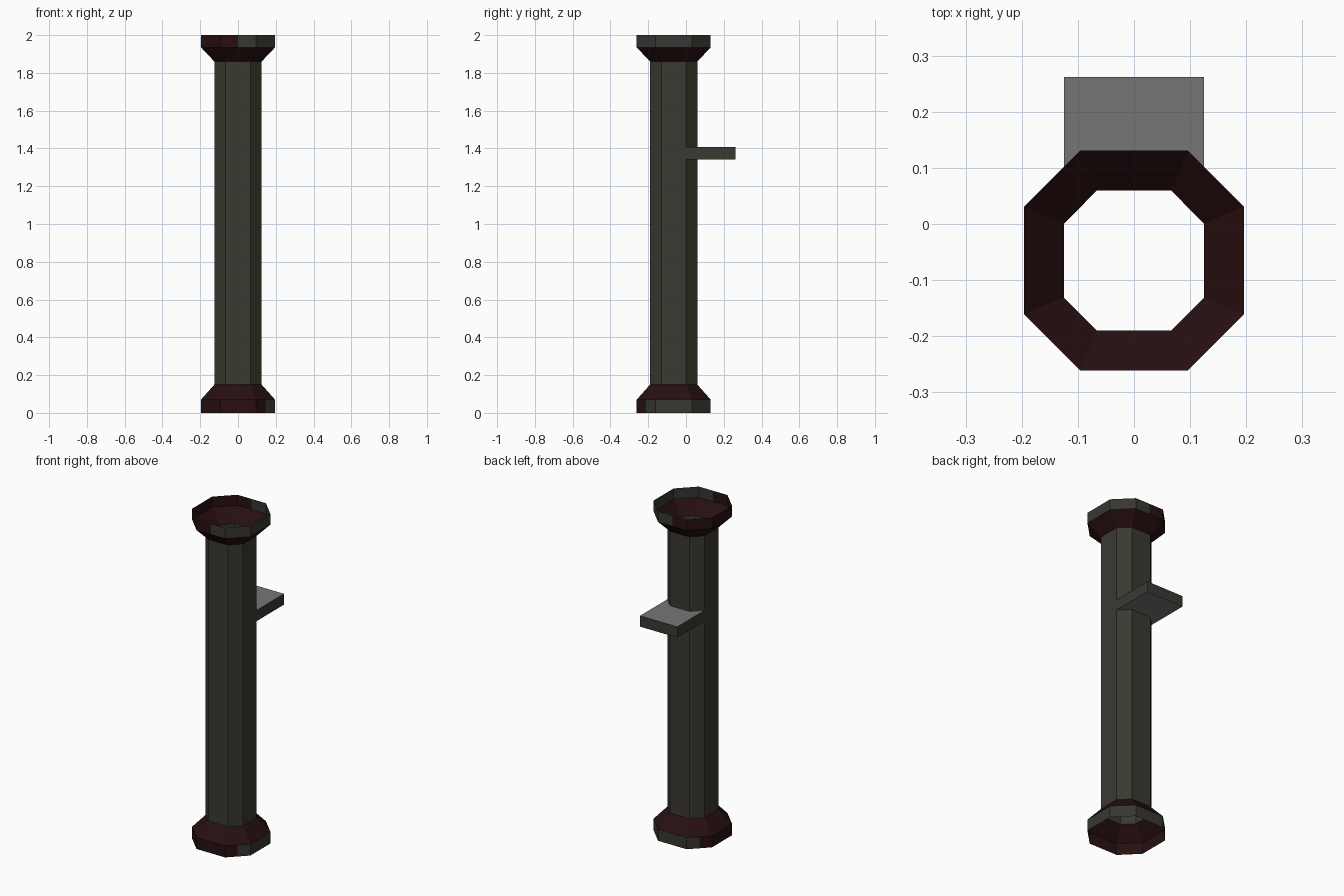
import bpy

if "Cube" in bpy.data.objects:
    bpy.data.objects.remove(bpy.data.objects["Cube"])

CY = -0.065  # column axis sits slightly in front of the origin


def material(name, rgb):
    m = bpy.data.materials.new(name)
    m.diffuse_color = (*rgb, 1)
    m.use_nodes = True
    m.node_tree.nodes["Principled BSDF"].inputs["Base Color"].default_value = m.diffuse_color
    return m


olive = material("dark olive grey", (0.042, 0.041, 0.031))
rim_grey = material("dark green grey", (0.037, 0.039, 0.031))
red = material("dark maroon", (0.021, 0.005, 0.0055))
grey = material("mid grey", (0.18, 0.18, 0.18))


def octagon(a, b):
    """Half width b, half flat a, with midpoints so colours can split mid-face."""
    c = [(a, -b), (b, -a), (b, a), (a, b), (-a, b), (-b, a), (-b, -a), (-a, -b)]
    pts = []
    for i, p in enumerate(c):
        q = c[(i + 1) % 8]
        pts += [p, ((p[0] + q[0]) / 2, (p[1] + q[1]) / 2)]
    return pts


def make(name, verts, faces, mats, rule):
    me = bpy.data.meshes.new(name)
    me.from_pydata(verts, [], faces)
    for m in mats:
        me.materials.append(m)
    for p in me.polygons:
        p.material_index = rule(p)
    ob = bpy.data.objects.new(name, me)
    bpy.context.collection.objects.link(ob)
    return ob


def shell(name, rings, mats, rule):
    """Open shell lofted upward through (octagon, height) rings."""
    verts = [(x, y + CY, z) for ring, z in rings for x, y in ring]
    n = 16
    faces = [(k * n + i, k * n + (i + 1) % n, (k + 1) * n + (i + 1) % n, (k + 1) * n + i)
             for k in range(len(rings) - 1) for i in range(n)]
    return make(name, verts, faces, mats, rule)


narrow = octagon(0.066, 0.125)
wide = octagon(0.096, 0.196)


def upright(p):
    return abs(p.normal.z) < 0.1


# Hollow octagonal column
shell("column", [(narrow, 0.15), (narrow, 1.86)], [olive], lambda p: 0)

# Flared ends: maroon slopes, rims half maroon and half grey
shell("base_flare", [(wide, 0), (wide, 0.07), (narrow, 0.15)], [red, rim_grey],
      lambda p: int(upright(p) and p.center.x + p.center.y - CY > 0))
shell("top_flare", [(narrow, 1.86), (wide, 1.935), (wide, 2.0)], [red, rim_grey],
      lambda p: int(upright(p) and p.center.x > 0))

# Shelf at the back, notched around the column
outline = [(0.125, 0.0), (0.125, 0.262), (-0.125, 0.262), (-0.125, 0.0),
           (-0.066, 0.06), (0.066, 0.06)]
verts = [(x, y, z) for z in (1.342, 1.408) for x, y in outline]
# the side strips next to the column, plus the main slab
caps = [(0, 1, 5), (1, 2, 4, 5), (2, 3, 4)]
faces = [tuple(i + 6 for i in c) for c in caps] + [c[::-1] for c in caps]
faces += [(i, i + 1, i + 7, i + 6) for i in range(3)]
make("shelf", verts, faces, [olive, grey], lambda p: int(abs(p.normal.z) > 0.5))
